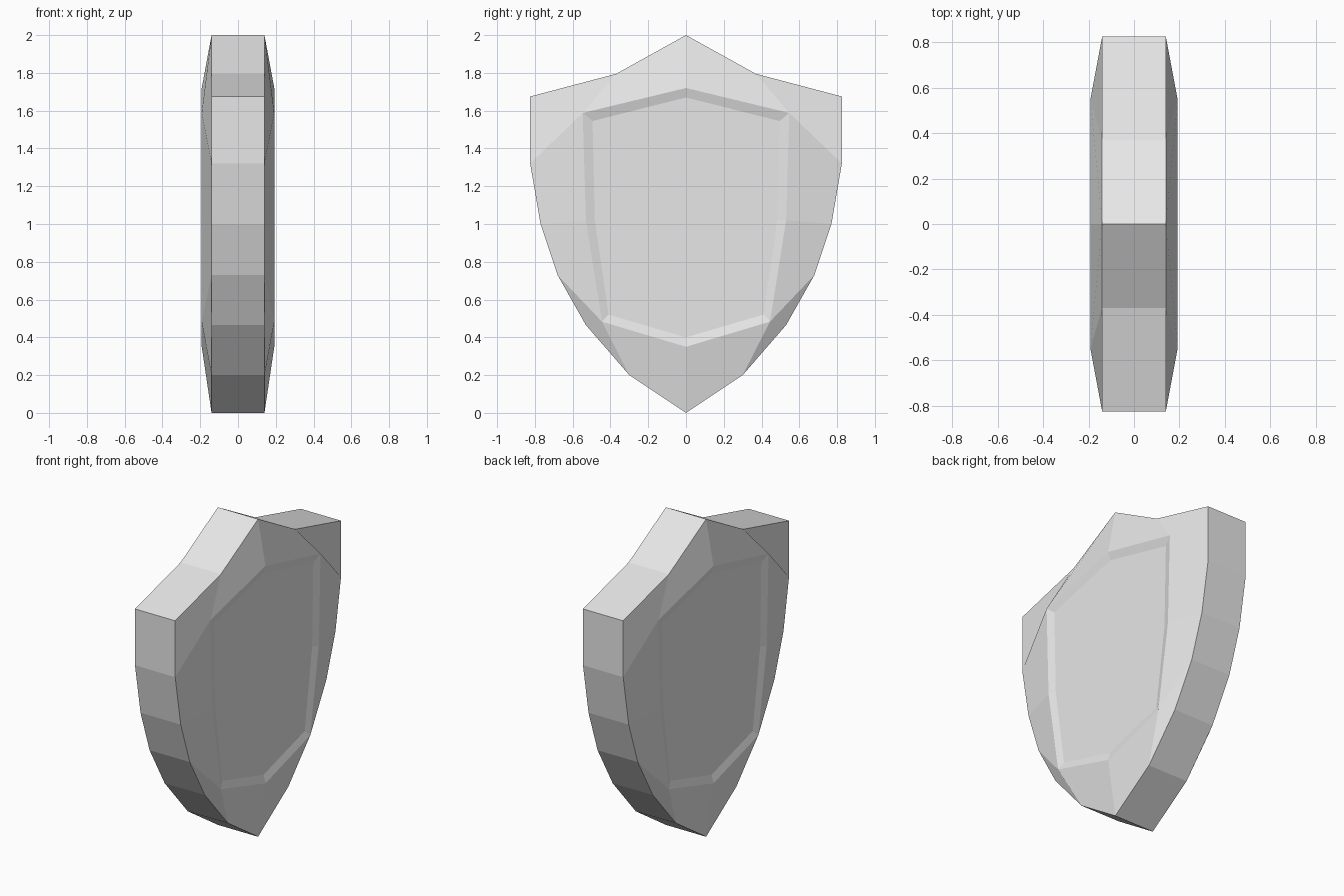
import bpy
import bmesh

if "Cube" in bpy.data.objects:
    bpy.data.objects.remove(bpy.data.objects["Cube"], do_unlink=True)

# Plain grey material
grey = bpy.data.materials.new("light grey")
grey.use_nodes = True
colour = (0.8, 0.8, 0.8, 1)
grey.diffuse_color = colour
grey.node_tree.nodes["Principled BSDF"].inputs["Base Color"].default_value = colour

RIM_X, RIDGE_X, PANEL_X = 0.14, 0.192, 0.178

# Half profiles as (y, z), from the top point down to the bottom point
rim_half = [(0, 2), (0.37, 1.795), (0.825, 1.675), (0.825, 1.32), (0.77, 1.0),
            (0.68, 0.73), (0.53, 0.465), (0.30, 0.20), (0, 0)]
ridge_half = [(0, 1.72), (0.547, 1.588), (0.53, 1.02), (0.445, 0.483), (0, 0.35)]
panel_half = [(0, 1.67), (0.495, 1.545), (0.483, 1.02), (0.41, 0.52), (0, 0.40)]

# Bevel facets between rim and ridge, as (ring, index) corners
bevel = [
    [("rim", 0), ("rim", 1), ("ridge", 1), ("ridge", 0)],
    [("rim", 1), ("rim", 2), ("rim", 3), ("ridge", 1)],
    [("rim", 3), ("rim", 4), ("ridge", 2), ("ridge", 1)],
    [("rim", 4), ("rim", 5), ("ridge", 3), ("ridge", 2)],
    [("rim", 5), ("rim", 6), ("rim", 7), ("ridge", 3)],
    [("rim", 7), ("rim", 8), ("ridge", 4), ("ridge", 3)],
]

bm = bmesh.new()


def make_ring(half, x, side):
    """Mirror a half profile; the end points on the centre line are shared."""
    right = [bm.verts.new((x * side, y, z)) for y, z in half]
    left = [bm.verts.new((x * side, -y, z)) for y, z in half[1:-1]]
    return {1: right, -1: [right[0]] + left + [right[-1]]}


rims = {}
for side in (1, -1):
    rings = {"rim": make_ring(rim_half, RIM_X, side),
             "ridge": make_ring(ridge_half, RIDGE_X, side),
             "panel": make_ring(panel_half, PANEL_X, side)}
    rims[side] = rings["rim"]
    for half in (1, -1):
        # Sloping border
        for facet in bevel:
            bm.faces.new([rings[name][half][i] for name, i in facet])
        # Lip stepping down to the sunken panel
        outer, inner = rings["ridge"][half], rings["panel"][half]
        for i in range(len(outer) - 1):
            bm.faces.new((outer[i], outer[i + 1], inner[i + 1], inner[i]))
    # Flat sunken panel
    panel = rings["panel"]
    bm.faces.new(panel[1] + panel[-1][-2:0:-1])

# Edge wall joining the two sides
for half in (1, -1):
    a, b = rims[1][half], rims[-1][half]
    for i in range(len(a) - 1):
        bm.faces.new((a[i], a[i + 1], b[i + 1], b[i]))

bmesh.ops.recalc_face_normals(bm, faces=bm.faces)
mesh = bpy.data.meshes.new("shield_body")
bm.to_mesh(mesh)
bm.free()
mesh.materials.append(grey)
shield = bpy.data.objects.new("shield_body", mesh)
bpy.context.collection.objects.link(shield)
